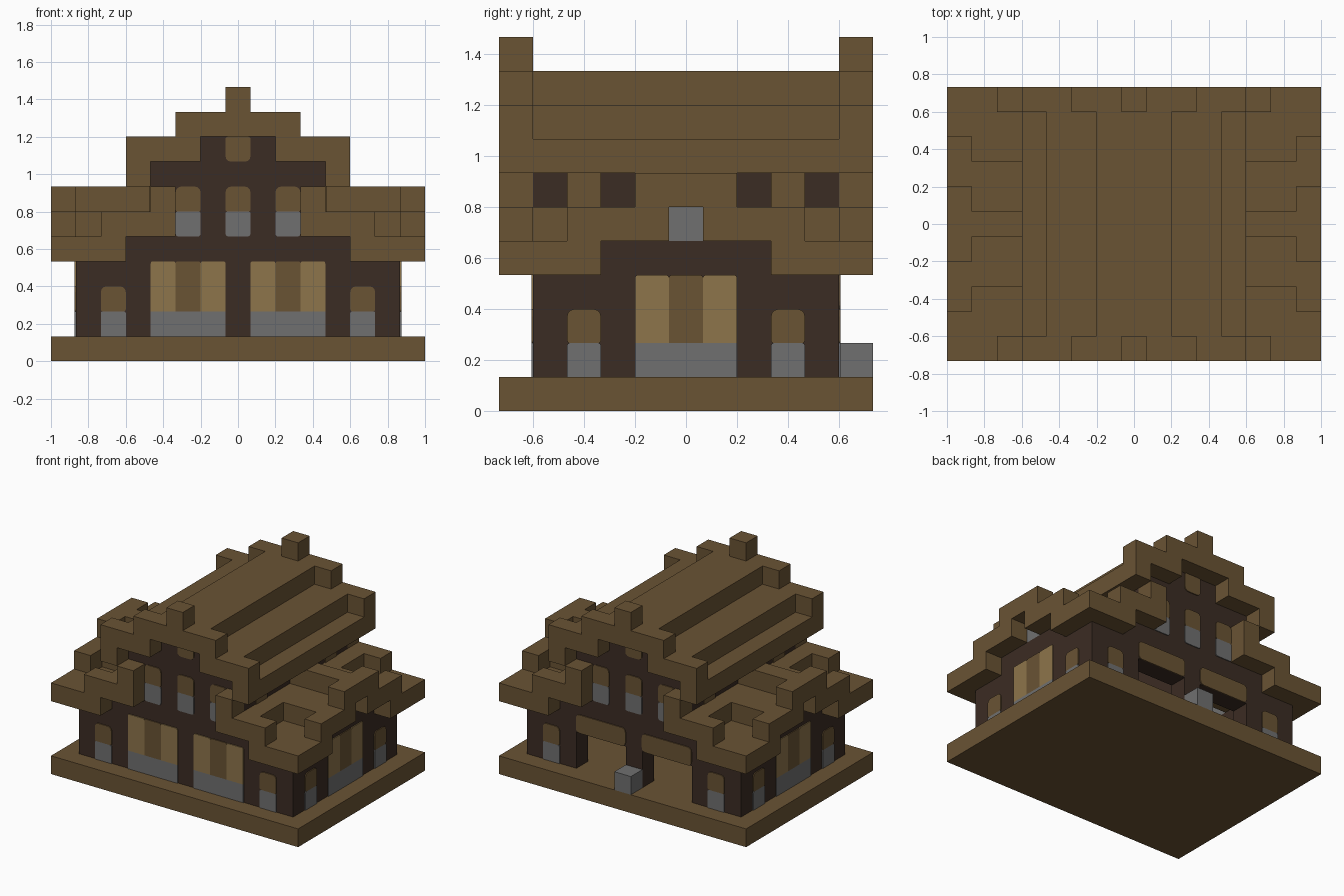
import bpy, bmesh, math
from mathutils import Vector

if "Cube" in bpy.data.objects:
    bpy.data.objects.remove(bpy.data.objects["Cube"], do_unlink=True)

U = 2 / 15      # one block
T = 0.05        # plate thickness in blocks


def material(name, rgb):
    m = bpy.data.materials.new(name)
    m.use_nodes = True
    m.diffuse_color = (*rgb, 1)
    m.node_tree.nodes["Principled BSDF"].inputs["Base Color"].default_value = (*rgb, 1)
    return m


brown = material("brown_wood", (0.144, 0.087, 0.034))
dark = material("dark_timber", (0.044, 0.025, 0.017))
grey = material("grey_stone", (0.162, 0.162, 0.162))
tan = material("tan_curtain", (0.270, 0.178, 0.070))


def finish(name, bm, mat):
    bmesh.ops.recalc_face_normals(bm, faces=bm.faces)
    bmesh.ops.scale(bm, vec=(U, U, U), verts=bm.verts)
    me = bpy.data.meshes.new(name)
    bm.to_mesh(me)
    bm.free()
    me.materials.append(mat)
    bpy.context.collection.objects.link(bpy.data.objects.new(name, me))


def signs(mirror):
    return [(sx, sy) for sx in ((1, -1) if "x" in mirror else (1,))
            for sy in ((1, -1) if "y" in mirror else (1,))]


def blocks(name, mat, boxes, mirror=""):
    """Boxes (x0, x1, y0, y1, z0, z1), repeated across the mirrored axes."""
    bm = bmesh.new()
    for x0, x1, y0, y1, z0, z1 in boxes:
        for sx, sy in signs(mirror):
            vs = bmesh.ops.create_cube(bm, size=1)["verts"]
            for v in vs:
                v.co = Vector((sx * ((x0 + x1) / 2 + v.co.x * (x1 - x0)),
                               sy * ((y0 + y1) / 2 + v.co.y * (y1 - y0)),
                               (z0 + z1) / 2 + v.co.z * (z1 - z0)))
    finish(name, bm, mat)


def outline(u0, u1, z0, z1, top, low):
    """Rectangle with rounded top and bottom corners."""
    pts = []
    for u, z, r, a in ((u1, z1, top, 0), (u0, z1, top, 90), (u0, z0, low, 180), (u1, z0, low, 270)):
        if not r:
            pts.append((u, z))
            continue
        cu, cz = u - r if u == u1 else u + r, z - r if z == z1 else z + r
        for k in range(4):
            t = math.radians(a + 30 * k)
            pts.append((cu + r * math.cos(t), cz + r * math.sin(t)))
    return pts


def plates(name, mat, axis, plane, out, panes, mirror=""):
    """Thin panes lying on the wall face at axis = plane, raised towards out."""
    bm = bmesh.new()
    for pane in panes:
        pts = outline(*pane)
        for sx, sy in signs(mirror):
            rings = []
            for d in (plane, plane + out * T):
                rings.append([bm.verts.new((sx * d, sy * u, z) if axis == "x" else (sx * u, sy * d, z))
                              for u, z in pts])
            a, b = rings
            bm.faces.new(a)
            bm.faces.new(b)
            for i in range(len(a)):
                j = (i + 1) % len(a)
                bm.faces.new((a[i], a[j], b[j], b[i]))
    finish(name, bm, mat)


# Ground slab and rear step
blocks("base_slab", brown, [(-7.5, 7.5, -5.5, 5.5, 0, 1)])
blocks("rear_step", grey, [(-.5, .5, 4.5, 5.5, 1, 2)])

# Ground floor walls
blocks("front_wall", dark, [(-6.5, 6.5, -4.5, -3.5, 1, 4)])
blocks("side_walls", dark, [(5.5, 6.5, -3.5, 3.5, 1, 4), (5.5, 6.5, -2.5, 2.5, 4, 5)], "x")
blocks("rear_wall_piers", dark, [(3.5, 6.5, 3.5, 4.5, 1, 4), (.5, 3.5, 3.5, 4.5, 3, 4)], "x")
blocks("rear_centre_pier", dark, [(-.5, .5, 3.5, 4.5, 1, 4)])

# Stepped gable walls and upper side walls
blocks("gable_walls", dark, [(-4.5, 4.5, 3.5, 4.5, 4, 5), (-3.5, 3.5, 3.5, 4.5, 5, 8),
                             (-1.5, 1.5, 3.5, 4.5, 8, 9)], "y")
blocks("upper_side_walls", dark, [(2.5, 3.5, -3.5, 3.5, 5, 8)], "x")

# Lower roof with its stepped front and rear edges
blocks("corner_eaves", brown, [(4.5, 7.5, 2.5, 5.5, 4, 5)], "xy")
blocks("lower_roof_step", brown, [(3.5, 4.5, -4.5, 4.5, 5, 6)], "x")
blocks("lower_roof_trim", brown, [(2.5, 5.5, 4.5, 5.5, 5, 6), (2.5, 3.5, 4.5, 5.5, 6, 7)], "xy")

# Side dormers
blocks("dormer_slopes", brown, [(4.5, 6.5, .5, 2.5, 5, 6), (6.5, 7.5, .5, 3.5, 5, 6)], "xy")
blocks("dormer_ridges", brown, [(3.5, 6.5, -.5, .5, 6, 7), (6.5, 7.5, -1.5, 1.5, 6, 7)], "x")
blocks("dormer_windows", grey, [(5.5, 6.5, -.5, .5, 5, 6)], "x")

# Upper roof and its raised gable trim
blocks("upper_roof_steps", brown, [(3.5, 4.5, -4.5, 4.5, 7, 8), (1.5, 3.5, -4.5, 4.5, 8, 9)], "x")
blocks("upper_roof_ridge", brown, [(-1.5, 1.5, -4.5, 4.5, 9, 10)])
blocks("upper_gable_trim", brown, [(3.5, 4.5, 4.5, 5.5, 7, 8), (1.5, 4.5, 4.5, 5.5, 8, 9)], "xy")
blocks("gable_peaks", brown, [(-2.5, 2.5, 4.5, 5.5, 9, 10), (-.5, .5, 4.5, 5.5, 10, 11)], "y")

# Small arched windows on the ground floor
R, S = .22, .08
arch, sill = (4.5, 5.5, 2, 3, R, S), (4.5, 5.5, 1, 2, S, 0)
plates("arched_windows", brown, "y", 4.5, 1, [arch], "xy")
plates("arched_window_sills", grey, "y", 4.5, 1, [sill], "xy")
plates("side_arched_windows", brown, "x", 6.5, 1, [(2.5, 3.5, 2, 3, R, S)], "xy")
plates("side_arched_sills", grey, "x", 6.5, 1, [(2.5, 3.5, 1, 2, S, 0)], "xy")

# Wide curtained windows, on both faces of the front and side walls
for label, out, front, side in (("outer", 1, 4.5, 6.5), ("inner", -1, 3.5, 5.5)):
    plates(label + "_front_curtains", tan, "y", -front, -out,
           [(.5, 1.5, 2, 4, S, 0), (2.5, 3.5, 2, 4, S, 0)], "x")
    plates(label + "_front_panels", brown, "y", -front, -out, [(1.5, 2.5, 2, 4, S, 0)], "x")
    plates(label + "_front_sills", grey, "y", -front, -out, [(.5, 3.5, 1, 2, 0, 0)], "x")
    plates(label + "_side_curtains", tan, "x", side, out, [(.5, 1.5, 2, 4, S, 0)], "xy")
    plates(label + "_side_panels", brown, "x", side, out, [(-.5, .5, 2, 4, S, 0)], "x")
    plates(label + "_side_sills", grey, "x", side, out, [(-1.5, 1.5, 1, 2, 0, 0)], "x")

# Panels over the rear openings
plates("rear_lintel_panels", brown, "y", 4.5, 1, [(.5, 3.5, 3, 4, R, R)], "x")

# Gable and attic windows
columns = (-2, 0, 2)
plates("gable_windows", brown, "y", 4.5, 1, [(c - .5, c + .5, 6, 7, R, S) for c in columns], "y")
plates("gable_window_sills", grey, "y", 4.5, 1, [(c - .5, c + .5, 5, 6, S, R / 2) for c in columns], "y")
plates("attic_windows", brown, "y", 4.5, 1, [(-.5, .5, 8, 9, S, R)], "y")
plates("upper_side_windows", brown, "x", 3.5, 1, [(2.5, 3.5, 6, 7, 0, 0)], "xy")
